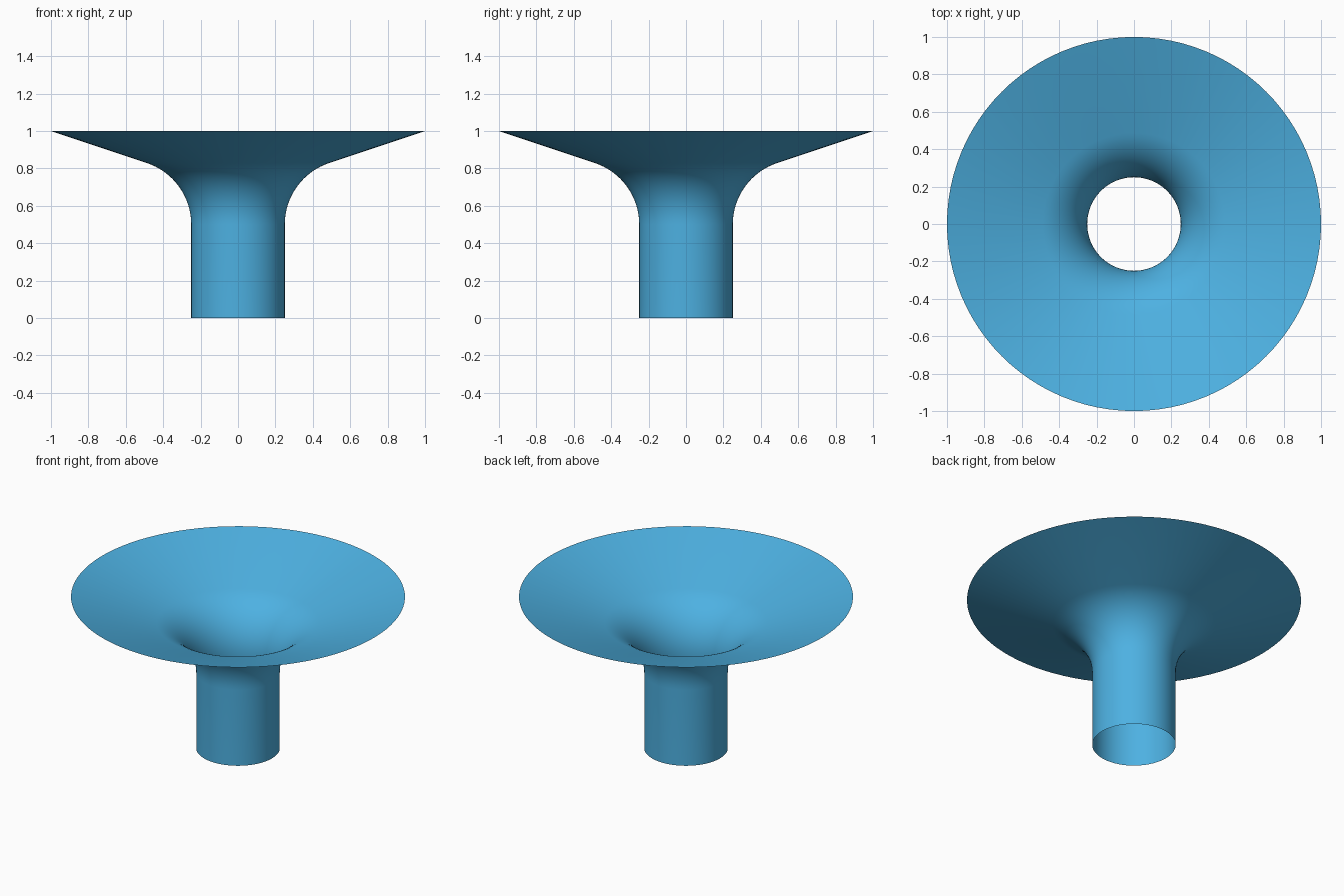
import bpy
import bmesh
import math

if "Cube" in bpy.data.objects:
    bpy.data.objects.remove(bpy.data.objects["Cube"])

SEGMENTS = 96
ARC_STEPS = 16

# Profile (radius, height): straight tube, tangent arc, straight flared cone
neck, corner_z, tangent = 0.25, 0.75, 0.25
slope = math.atan2(1 - corner_z, 1 - neck)
turn = math.pi / 2 - slope
radius = tangent / math.tan(turn / 2)
profile = [(neck, 0.0)]
for i in range(ARC_STEPS + 1):
    a = turn * i / ARC_STEPS
    profile.append((neck + radius * (1 - math.cos(a)),
                    corner_z - tangent + radius * math.sin(a)))
profile.append((1.0, 1.0))

# Spin the profile into an open thin-walled funnel
bm = bmesh.new()
rings = []
for r, z in profile:
    rings.append([bm.verts.new((r * math.cos(2 * math.pi * k / SEGMENTS),
                                r * math.sin(2 * math.pi * k / SEGMENTS), z))
                  for k in range(SEGMENTS)])
for low, high in zip(rings, rings[1:]):
    for k in range(SEGMENTS):
        n = (k + 1) % SEGMENTS
        bm.faces.new((low[k], low[n], high[n], high[k])).smooth = True

mesh = bpy.data.meshes.new("funnel")
bm.to_mesh(mesh)
bm.free()
funnel = bpy.data.objects.new("funnel", mesh)
bpy.context.collection.objects.link(funnel)

# Single sky blue colour
blue = bpy.data.materials.new("sky blue")
blue.diffuse_color = (0.075, 0.44, 0.76, 1.0)
blue.use_nodes = True
blue.node_tree.nodes["Principled BSDF"].inputs["Base Color"].default_value = blue.diffuse_color
mesh.materials.append(blue)
